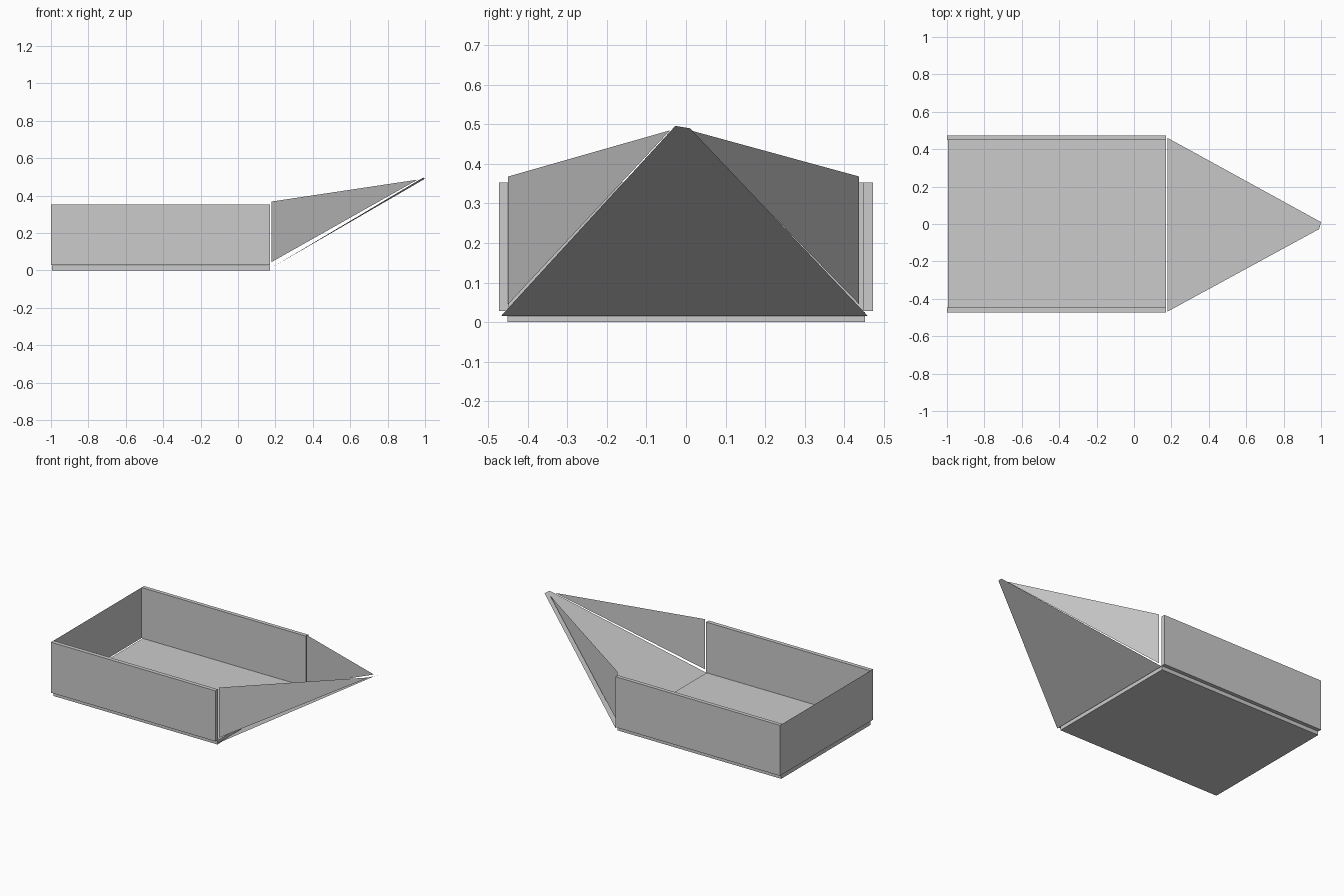
import bpy

cube = bpy.data.objects.get("Cube")
if cube:
    bpy.data.objects.remove(cube, do_unlink=True)

grey = bpy.data.materials.new("plain grey")
grey.use_nodes = True
grey.diffuse_color = (0.6, 0.6, 0.6, 1)
grey.node_tree.nodes["Principled BSDF"].inputs["Base Color"].default_value = (0.6, 0.6, 0.6, 1)


def box(name, low, high):
    """Board spanning two opposite corners."""
    bpy.ops.mesh.primitive_cube_add(size=1)
    ob = bpy.context.object
    ob.name = name
    ob.location = [(a + b) / 2 for a, b in zip(low, high)]
    ob.scale = [b - a for a, b in zip(low, high)]
    bpy.ops.object.transform_apply(location=True, scale=True)
    ob.data.materials.append(grey)
    return ob


def sheet(name, points):
    """Flat panel without thickness."""
    mesh = bpy.data.meshes.new(name)
    mesh.from_pydata(points, [], [range(len(points))])
    mesh.materials.append(grey)
    ob = bpy.data.objects.new(name, mesh)
    bpy.context.collection.objects.link(ob)
    return ob


# Open hull: floor, side walls and thin stern
stern_x, bow_x = -1.0, 0.17
wall_low, wall_top = 0.028, 0.353
box("floor", (stern_x + 0.005, -0.452, 0), (bow_x, 0.453, 0.025))
box("left_wall", (stern_x, 0.448, wall_low), (bow_x, 0.473, wall_top))
box("right_wall", (stern_x, -0.473, wall_low), (bow_x, -0.447, wall_top))
sheet("stern", [(stern_x, -0.47, wall_low), (stern_x, -0.47, wall_top),
                (stern_x, 0.47, wall_top), (stern_x, 0.47, wall_low)])

# Bow: sloping bottom with a blunt tip
sheet("bow_bottom", [(0.18, 0.46, 0.015), (0.18, -0.468, 0.015),
                     (0.99, -0.027, 0.496), (1.0, 0.01, 0.49)])

# Bow: upright triangular cheeks
for name, y, tip_y in (("bow_left", 0.438, 0.01), ("bow_right", -0.45, -0.04)):
    sheet(name, [(0.18, y, 0.045), (0.18, y, 0.368), (0.96, tip_y, 0.485)])
